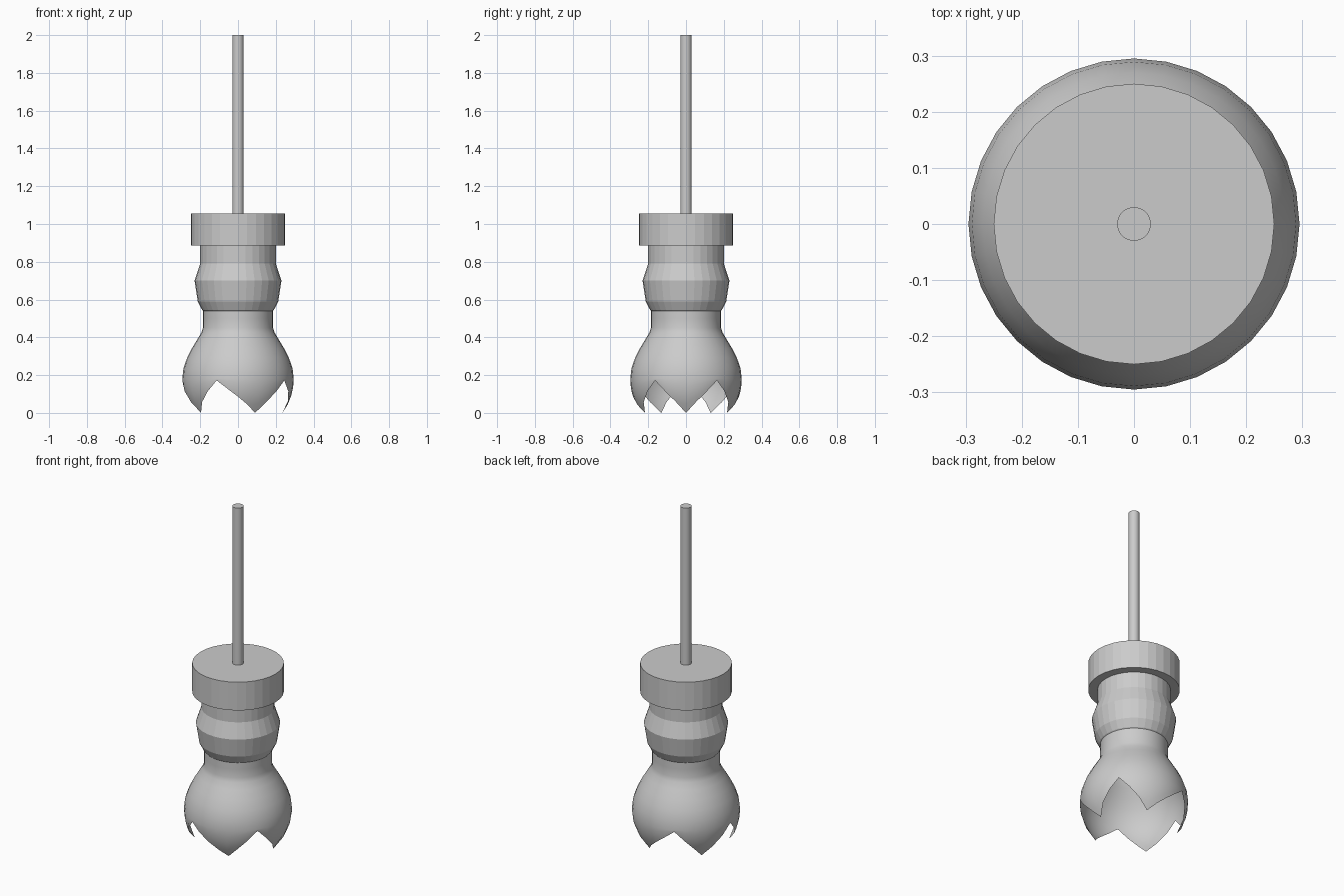
import bpy, bmesh, math

if "Cube" in bpy.data.objects:
    bpy.data.objects.remove(bpy.data.objects["Cube"])

SIDES = 32


def ring(bm, r, zs):
    """One ring of vertices; zs is a height or a list of heights per column."""
    if not isinstance(zs, list):
        zs = [zs] * SIDES
    rs = r if isinstance(r, list) else [r] * SIDES
    return [bm.verts.new((rs[i] * math.cos(2 * math.pi * i / SIDES),
                          rs[i] * math.sin(2 * math.pi * i / SIDES), zs[i]))
            for i in range(SIDES)]


def bridge(bm, a, b):
    for i in range(SIDES):
        j = (i + 1) % SIDES
        bm.faces.new((a[i], a[j], b[j], b[i]))


def finish(bm, name, smooth=None):
    me = bpy.data.meshes.new(name)
    bmesh.ops.recalc_face_normals(bm, faces=bm.faces)
    bm.to_mesh(me)
    bm.free()
    ob = bpy.data.objects.new(name, me)
    bpy.context.collection.objects.link(ob)
    if smooth:
        bpy.ops.object.select_all(action='DESELECT')
        ob.select_set(True)
        bpy.context.view_layer.objects.active = ob
        bpy.ops.object.shade_smooth_by_angle(angle=math.radians(smooth))
    return ob


def lathe(name, profile, smooth=None):
    """Closed solid of revolution from (radius, height) points, bottom to top."""
    bm = bmesh.new()
    rings = [ring(bm, r, z) for r, z in profile]
    for a, b in zip(rings, rings[1:]):
        bridge(bm, a, b)
    bm.faces.new(rings[0])
    bm.faces.new(rings[-1])
    return finish(bm, name, smooth)


# Hanging cord, socket cap and flared socket
lathe("cord", [(0.03, 1.05), (0.03, 2.0)], 30)
lathe("socket_cap", [(0.25, 0.885), (0.25, 1.055)])
lathe("socket", [(0.185, 0.54), (0.19, 0.545), (0.213, 0.59), (0.23, 0.70),
                 (0.20, 0.79), (0.20, 0.89)])

# Broken glass bulb: open shell whose lower rim zigzags between tips and notches
RAD, MID = 0.295, 0.178


def ball(z):
    return math.sqrt(RAD ** 2 - (z - MID) ** 2)


tips = [0, 6, 13, 19, 26, 32]
notches = [3, 10, 16, 22, 29]
keys = sorted([(t, 0.0) for t in tips] + [(n, 0.172) for n in notches])
rim = []
for i in range(SIDES):
    for (a, za), (b, zb) in zip(keys, keys[1:]):
        if a <= i < b:
            rim.append(za + (zb - za) * (i - a) / (b - a))

bm = bmesh.new()
rings = []
for k in range(5):
    heights = [z + (0.18 - z) * k / 4 for z in rim]
    rings.append(ring(bm, [ball(z) for z in heights], heights))
for r, z in [(0.289, 0.235), (0.270, 0.29), (0.245, 0.34), (0.215, 0.39),
             (0.194, 0.425), (0.186, 0.45), (0.185, 0.50), (0.185, 0.55)]:
    rings.append(ring(bm, r, z))
for a, b in zip(rings, rings[1:]):
    bridge(bm, a, b)
finish(bm, "glass_bulb", 60)
